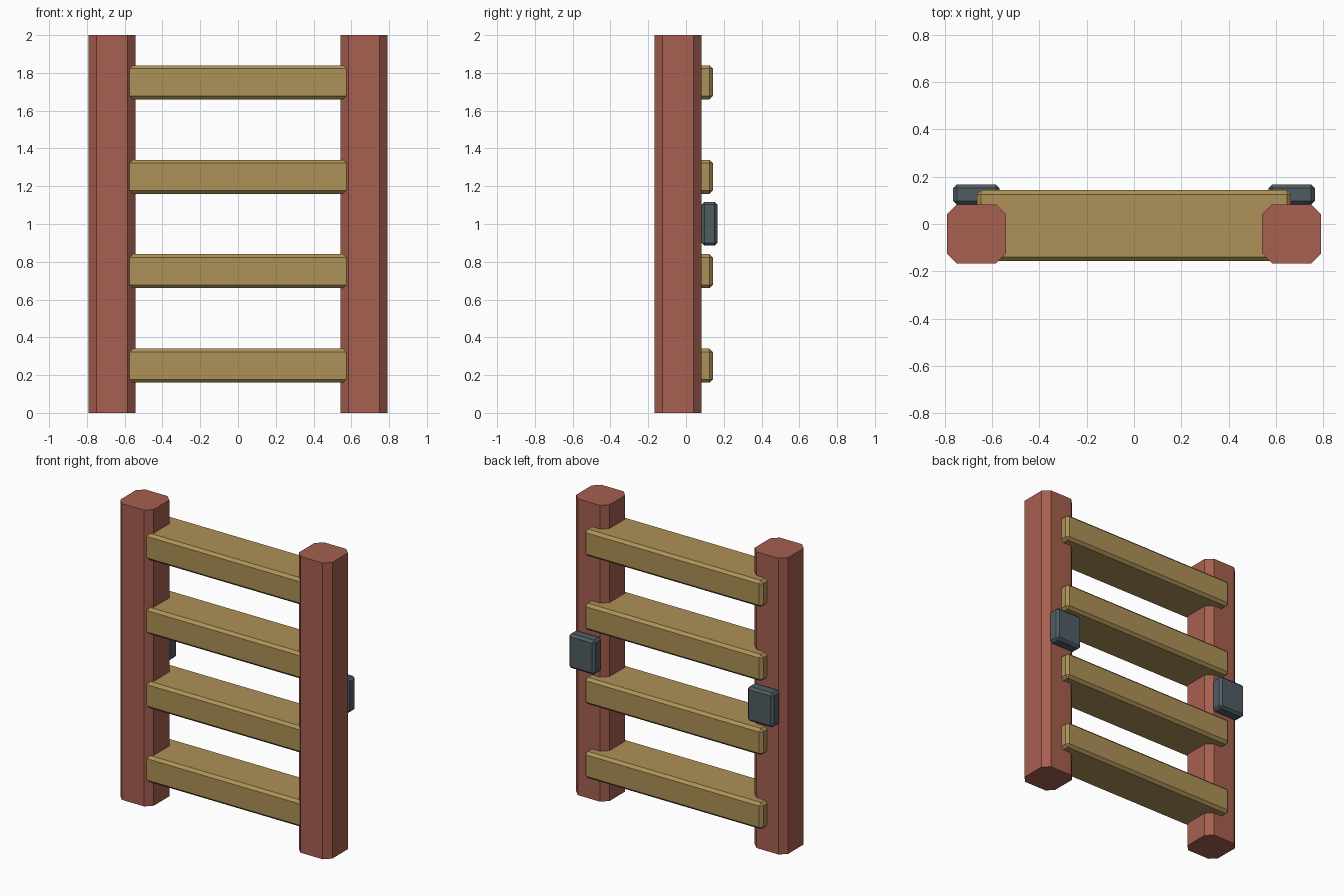
import bpy, bmesh
from mathutils import Vector

if "Cube" in bpy.data.objects:
    bpy.data.objects.remove(bpy.data.objects["Cube"])


def material(name, rgb):
    m = bpy.data.materials.new(name)
    m.diffuse_color = (*rgb, 1)
    m.use_nodes = True
    m.node_tree.nodes["Principled BSDF"].inputs["Base Color"].default_value = m.diffuse_color
    return m


RED = material("red_wood", (0.38, 0.115, 0.08))
TAN = material("tan_wood", (0.42, 0.285, 0.095))
IRON = material("dark_iron", (0.08, 0.11, 0.125))


def chamfered_box(name, lo, hi, chamfer, mat, upright_only=False):
    """Box between two corners with a flat chamfer on all or only vertical edges."""
    lo, hi = Vector(lo), Vector(hi)
    centre, size = (lo + hi) / 2, hi - lo
    bm = bmesh.new()
    bmesh.ops.create_cube(bm, size=1)
    bmesh.ops.scale(bm, vec=size, verts=bm.verts)
    edges = [e for e in bm.edges if not upright_only
             or abs(e.verts[0].co.z - e.verts[1].co.z) > 0.01]
    bmesh.ops.bevel(bm, geom=edges, offset=chamfer, offset_type='OFFSET',
                    segments=1, profile=0.5, affect='EDGES')
    mesh = bpy.data.meshes.new(name)
    bm.to_mesh(mesh)
    bm.free()
    mesh.materials.append(mat)
    obj = bpy.data.objects.new(name, mesh)
    obj.location = centre
    bpy.context.collection.objects.link(obj)
    return obj


# Posts and their rear brackets
for side, s in (("left", -1), ("right", 1)):
    x = s * 0.667
    chamfered_box(f"{side}_post", (x - 0.125, -0.167, 0), (x + 0.125, 0.083, 2),
                  0.042, RED, upright_only=True)
    chamfered_box(f"{side}_bracket", (x - 0.098, 0.083, 0.885),
                  (x + 0.098, 0.167, 1.117), 0.015, IRON)

# Deep rungs passing through the posts
for i in range(4):
    z = 0.25 + 0.5 * i
    chamfered_box(f"rung_{i + 1}", (-0.665, -0.157, z - 0.09),
                  (0.665, 0.143, z + 0.09), 0.018, TAN)
